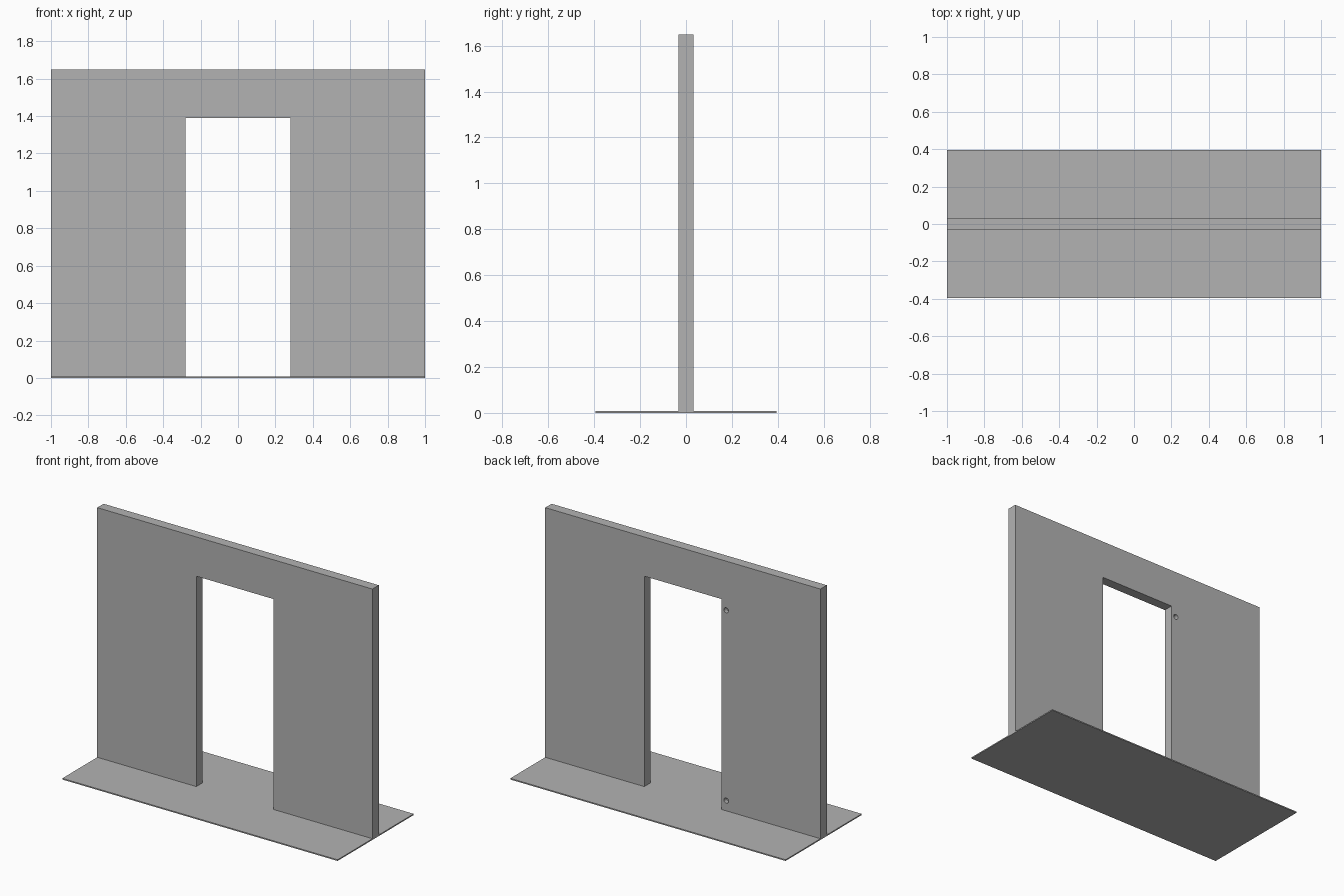
import bpy, bmesh

cube = bpy.data.objects.get("Cube")
if cube:
    bpy.data.objects.remove(cube, do_unlink=True)

FLOOR_T, TOP, HALF_T = 0.008, 1.648, 0.033
DOOR_X, DOOR_TOP = 0.28, 1.39

grey = bpy.data.materials.new("plain grey")
grey.use_nodes = True
colour = (0.45, 0.45, 0.45, 1)
grey.diffuse_color = colour
grey.node_tree.nodes["Principled BSDF"].inputs["Base Color"].default_value = colour


def extrude_profile(name, points, half_depth):
    """Extrude an (x, z) outline evenly along y."""
    bm = bmesh.new()
    face = bm.faces.new([bm.verts.new((x, -half_depth, z)) for x, z in points])
    grown = bmesh.ops.extrude_face_region(bm, geom=[face])["geom"]
    verts = [g for g in grown if isinstance(g, bmesh.types.BMVert)]
    bmesh.ops.translate(bm, verts=verts, vec=(0, 2 * half_depth, 0))
    bmesh.ops.recalc_face_normals(bm, faces=bm.faces)
    mesh = bpy.data.meshes.new(name)
    bm.to_mesh(mesh)
    bm.free()
    mesh.materials.append(grey)
    obj = bpy.data.objects.new(name, mesh)
    bpy.context.collection.objects.link(obj)
    return obj


# Thin floor slab
extrude_profile("floor", [(-1, 0), (1, 0), (1, FLOOR_T), (-1, FLOOR_T)], 0.395)

# Wall with doorway
half = [(DOOR_X, DOOR_TOP), (DOOR_X, FLOOR_T), (1, FLOOR_T), (1, TOP)]
wall = extrude_profile("wall", half + [(-x, z) for x, z in reversed(half)], HALF_T)

# Blind hinge sockets in the back face, beside the doorway
for z in (0.075, 1.325):
    bpy.ops.mesh.primitive_cylinder_add(
        vertices=24, radius=0.017, depth=0.06,
        location=(-DOOR_X - 0.035, HALF_T, z), rotation=(1.5708, 0, 0))
    cutter = bpy.context.object
    cutter.name = "socket_cutter"
    cutter.hide_render = True
    cutter.data.materials.append(grey)
    cut = wall.modifiers.new("hinge_socket", "BOOLEAN")
    cut.operation = "DIFFERENCE"
    cut.solver = "EXACT"
    cut.object = cutter
    bpy.context.view_layer.objects.active = wall
    bpy.ops.object.modifier_apply(modifier=cut.name)
    bpy.data.objects.remove(cutter, do_unlink=True)
